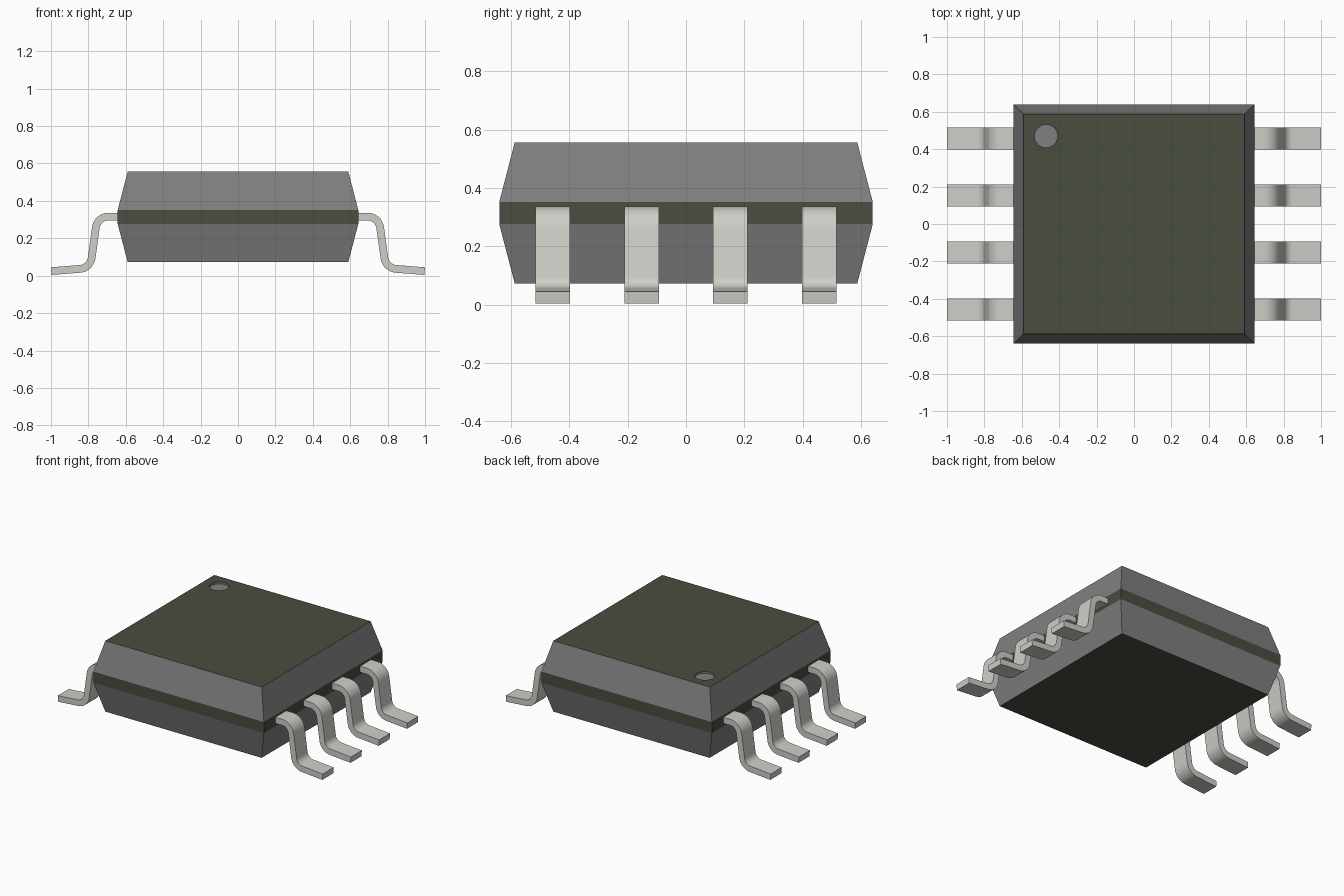
import bpy, bmesh, math
from mathutils import Vector

if "Cube" in bpy.data.objects:
    bpy.data.objects.remove(bpy.data.objects["Cube"], do_unlink=True)


def material(name, rgb):
    m = bpy.data.materials.new(name)
    m.use_nodes = True
    m.diffuse_color = (*rgb, 1)
    b = m.node_tree.nodes["Principled BSDF"]
    b.inputs["Base Color"].default_value = (*rgb, 1)
    b.inputs["Roughness"].default_value = 0.6
    return m


GREEN = material("dark_green_resin", (0.065, 0.075, 0.050))
GREY = material("grey_resin", (0.216, 0.216, 0.216))
METAL = material("pale_metal", (0.62, 0.62, 0.58))


def finish(name, bm, mats):
    bmesh.ops.recalc_face_normals(bm, faces=bm.faces)
    me = bpy.data.meshes.new(name)
    bm.to_mesh(me)
    bm.free()
    for m in mats:
        me.materials.append(m)
    ob = bpy.data.objects.new(name, me)
    bpy.context.collection.objects.link(ob)
    return ob


# Package body: stacked rectangles, with a shallow round recess in the top
DOT, DOT_R, DOT_DEPTH, SIDES = Vector((-0.47, 0.47)), 0.061, 0.012, 32
bm = bmesh.new()
rings = []
for hx, hy, z in [(0.59, 0.587, 0.073), (0.643, 0.64, 0.276),
                  (0.643, 0.64, 0.352), (0.59, 0.587, 0.556)]:
    rings.append([bm.verts.new((sx * hx, sy * hy, z))
                  for sx, sy in ((-1, -1), (1, -1), (1, 1), (-1, 1))])
bm.faces.new(rings[0][::-1])
for lo, hi in zip(rings, rings[1:]):
    for i in range(4):
        j = (i + 1) % 4
        bm.faces.new((lo[i], lo[j], hi[j], hi[i]))


def circle(z):
    return [bm.verts.new((DOT.x + DOT_R * math.cos(a), DOT.y + DOT_R * math.sin(a), z))
            for a in (2 * math.pi * k / SIDES for k in range(SIDES))]


rim, floor = circle(0.556), circle(0.556 - DOT_DEPTH)
bm.faces.new(floor)
for i in range(SIDES):
    j = (i + 1) % SIDES
    bm.faces.new((rim[i], rim[j], floor[j], floor[i]))
# Top face around the recess: one fan per corner plus one triangle per side
top = rings[3]
q = SIDES // 4
for c in range(4):
    mid = SIDES * 5 // 8 + c * q      # rim vertex facing this corner
    for k in range(-q // 2, q // 2):
        bm.faces.new((top[c], rim[(mid + k + 1) % SIDES], rim[(mid + k) % SIDES]))
    bm.faces.new((top[c], top[(c + 1) % 4], rim[(mid + q // 2) % SIDES]))
bmesh.ops.recalc_face_normals(bm, faces=bm.faces)
# Sloped sides and the recess are grey, flat top, bottom and band are green
for f in bm.faces:
    c = f.calc_center_median()
    sloped = 0.1 < abs(f.normal.z) < 0.9
    in_dot = (c.xy - DOT).length < DOT_R + 0.001 and 0.4 < c.z < 0.555
    f.material_index = 1 if sloped or in_dot else 0
finish("package_body", bm, [GREEN, GREY])


# Gull-wing lead: filleted centre line, thickened and extruded across y
def fillet(path, radius, steps=10):
    out = [path[0]]
    for a, p, b in zip(path, path[1:], path[2:]):
        u, v = (a - p).normalized(), (b - p).normalized()
        half = u.angle(v) / 2
        centre = p + (u + v).normalized() * radius / math.sin(half)
        t = radius / math.tan(half)
        s, e = p + u * t - centre, p + v * t - centre
        turn = s.angle(e)
        for k in range(steps + 1):
            f = k / steps
            out.append(centre + (s * math.sin((1 - f) * turn) + e * math.sin(f * turn))
                       / math.sin(turn))
    return out + [path[-1]]


HALF_T, HALF_W = 0.0205, 0.059
line = fillet([Vector(p) for p in ((0.60, 0.316), (0.752, 0.316),
                                   (0.790, 0.041), (0.998, 0.0245))], 0.068)
outer, inner = [], []
for i, p in enumerate(line):
    d = (line[min(i + 1, len(line) - 1)] - line[max(i - 1, 0)]).normalized()
    n = Vector((-d.y, d.x)) * HALF_T
    outer.append(p + n)
    inner.append(p - n)


def lead(name, side, y):
    bm = bmesh.new()
    sections = []
    for o, i in zip(outer, inner):
        sections.append([bm.verts.new((side * p.x, y + w, p.y)) for p, w in
                         ((o, -HALF_W), (o, HALF_W), (i, HALF_W), (i, -HALF_W))])
    for a, b in zip(sections, sections[1:]):
        for k in range(4):
            j = (k + 1) % 4
            bm.faces.new((a[k], a[j], b[j], b[k]))
    bm.faces.new(sections[0])
    bm.faces.new(sections[-1])
    ob = finish(name, bm, [METAL])
    bpy.ops.object.select_all(action='DESELECT')
    ob.select_set(True)
    bpy.context.view_layer.objects.active = ob
    bpy.ops.object.shade_smooth_by_angle(angle=math.radians(30))


for side, label in ((1, "left"), (-1, "right")):
    for n in range(4):
        lead(f"{label}_lead_{n + 1}", side, (n - 1.5) * 0.304)
